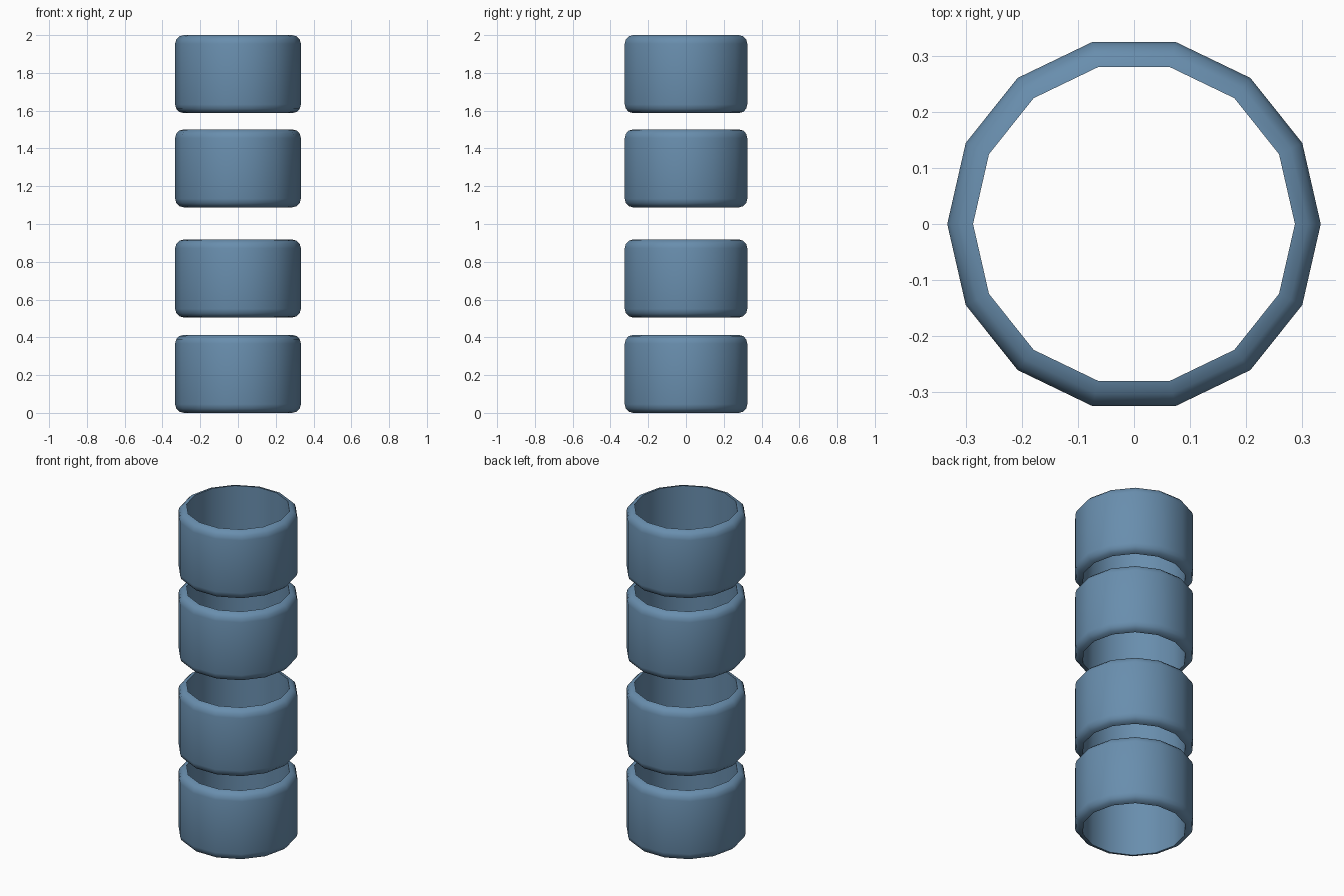
import bpy
import bmesh
import math

cube = bpy.data.objects.get("Cube")
if cube:
    bpy.data.objects.remove(cube, do_unlink=True)

SIDES = 14
OUTER, INNER = 0.333, 0.287
HEIGHT = 0.413
BEVEL = OUTER - INNER
STEPS = 3

# Steel blue finish
steel = bpy.data.materials.new("steel_blue")
steel.use_nodes = True
colour = (0.14, 0.27, 0.42, 1)
steel.diffuse_color = colour
steel.node_tree.nodes["Principled BSDF"].inputs["Base Color"].default_value = colour


def ring_profile():
    """Cross-section: rounded outer corners, straight inner wall."""
    points = []
    for centre, start in ((BEVEL, -90), (HEIGHT - BEVEL, 0)):
        for i in range(STEPS + 1):
            a = math.radians(start + 90 * i / STEPS)
            points.append((INNER + BEVEL * math.cos(a), centre + BEVEL * math.sin(a)))
    return points


def make_ring(name, base):
    bm = bmesh.new()
    loops = []
    for s in range(SIDES):
        a = math.tau * s / SIDES
        loops.append([bm.verts.new((r * math.cos(a), r * math.sin(a), z))
                      for r, z in ring_profile()])
    for s, here in enumerate(loops):
        there = loops[(s + 1) % SIDES]
        for i in range(len(here)):
            j = (i + 1) % len(here)
            bm.faces.new((here[i], there[i], there[j], here[j]))
    bmesh.ops.recalc_face_normals(bm, faces=bm.faces)
    mesh = bpy.data.meshes.new(name)
    bm.to_mesh(mesh)
    bm.free()
    mesh.materials.append(steel)
    ring = bpy.data.objects.new(name, mesh)
    ring.location.z = base
    bpy.context.collection.objects.link(ring)
    # Smooth walls and rounded corners, crisp inner rims
    bpy.ops.object.select_all(action='DESELECT')
    ring.select_set(True)
    bpy.context.view_layer.objects.active = ring
    bpy.ops.object.shade_smooth_by_angle(angle=math.radians(40))


# Stack of four rings in two pairs
for name, base in (("bottom_ring", 0), ("lower_middle_ring", 0.505),
                   ("upper_middle_ring", 1.088), ("top_ring", 1.587)):
    make_ring(name, base)
